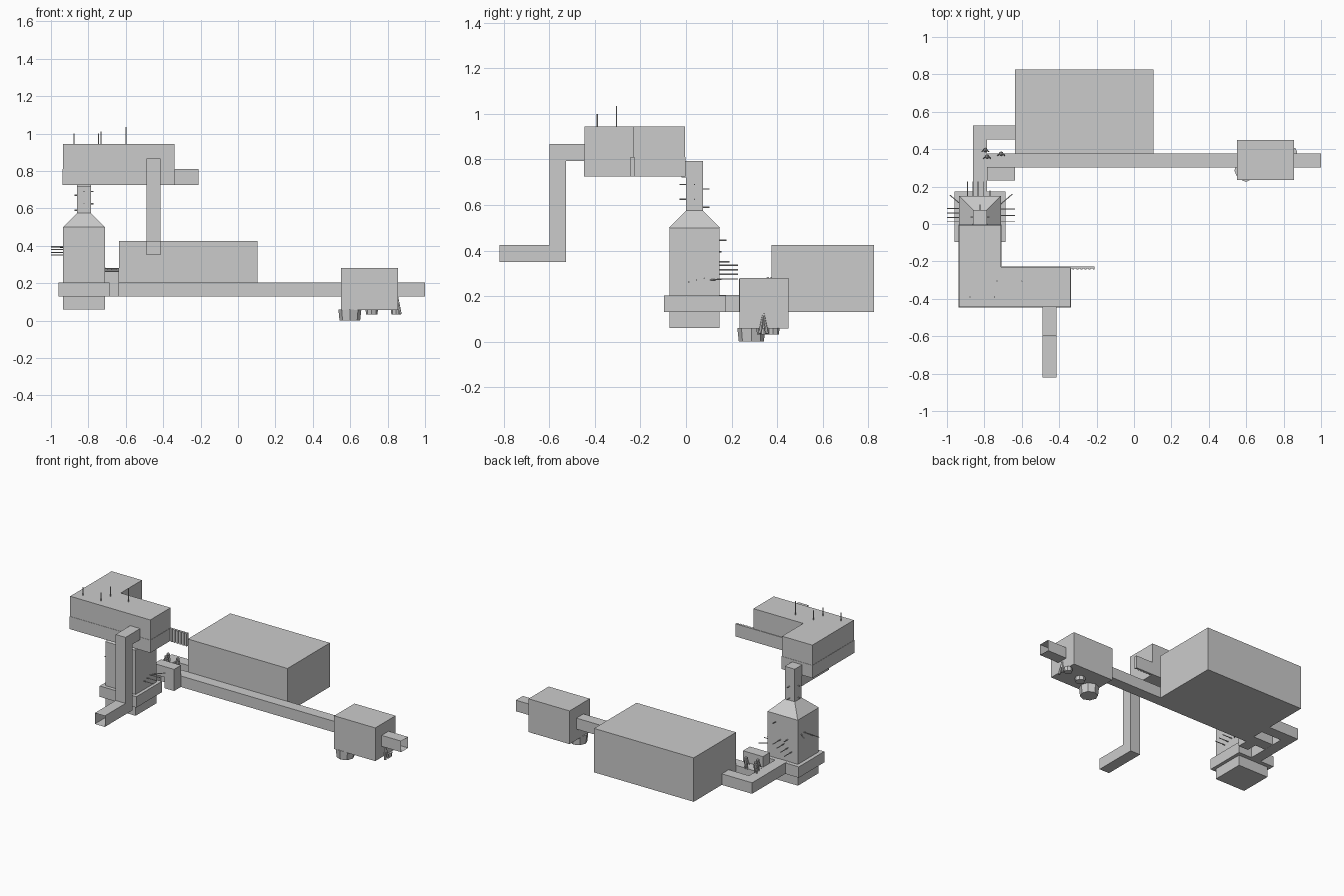
import bpy, bmesh, math
from mathutils import Vector

if "Cube" in bpy.data.objects:
    bpy.data.objects.remove(bpy.data.objects["Cube"])


def finish(name, bm):
    bmesh.ops.recalc_face_normals(bm, faces=bm.faces)
    mesh = bpy.data.meshes.new(name)
    bm.to_mesh(mesh)
    bm.free()
    ob = bpy.data.objects.new(name, mesh)
    bpy.context.collection.objects.link(ob)
    return ob


def prism(name, outline, z0, z1):
    bm = bmesh.new()
    low = [bm.verts.new((x, y, z0)) for x, y in outline]
    top = [bm.verts.new((x, y, z1)) for x, y in outline]
    bm.faces.new(low)
    bm.faces.new(top)
    n = len(outline)
    for i in range(n):
        j = (i + 1) % n
        bm.faces.new((low[i], low[j], top[j], top[i]))
    return finish(name, bm)


def box(name, x0, x1, y0, y1, z0, z1):
    return prism(name, [(x0, y0), (x1, y0), (x1, y1), (x0, y1)], z0, z1)


def duct(name, path, h=0.037):
    """Open-ended square tube with mitred corners."""
    pts = [Vector(p) for p in path]
    dirs = [(b - a).normalized() for a, b in zip(pts, pts[1:])]
    up = Vector((0, 0, 1)) if abs(dirs[0].z) < 0.5 else Vector((1, 0, 0))
    side = dirs[0].cross(up)
    ring = [pts[0] + side * a * h + up * b * h
            for a, b in ((-1, -1), (1, -1), (1, 1), (-1, 1))]
    bm = bmesh.new()
    prev = [bm.verts.new(p) for p in ring]
    for i, d in enumerate(dirs):
        normal = d + (dirs[i + 1] if i + 1 < len(dirs) else d)
        ring = [p + d * ((pts[i + 1] - p).dot(normal) / d.dot(normal)) for p in ring]
        cur = [bm.verts.new(p) for p in ring]
        for k in range(4):
            m = (k + 1) % 4
            bm.faces.new((prev[k], prev[m], cur[m], cur[k]))
        prev = cur
    return finish(name, bm)


def rod(name, a, b, r=0.003, r2=None, sides=6):
    a, b = Vector(a), Vector(b)
    bm = bmesh.new()
    bmesh.ops.create_cone(bm, cap_ends=True, segments=sides, radius1=r,
                          radius2=r if r2 is None else r2, depth=(b - a).length)
    rot = (b - a).to_track_quat('Z', 'Y').to_matrix()
    bmesh.ops.rotate(bm, verts=bm.verts, matrix=rot)
    bmesh.ops.translate(bm, verts=bm.verts, vec=(a + b) / 2)
    return finish(name, bm)


# Rooms
box("large_hall", -0.635, 0.105, 0.375, 0.825, 0.13, 0.425)
box("end_room", 0.55, 0.855, 0.235, 0.45, 0.057, 0.28)


def corner_outline(g):
    return [(-0.935 - g, -0.445 - g), (-0.34 + g, -0.445 - g), (-0.34 + g, -0.23 + g),
            (-0.71 + g, -0.23 + g), (-0.71 + g, -0.005 + g), (-0.935 - g, -0.005 + g)]


prism("upper_room_base", corner_outline(0.002), 0.725, 0.81)
prism("upper_room", corner_outline(0), 0.81, 0.945)

# Tower with tapered roof
TX, TY = -0.823, 0.038
box("tower", -0.935, -0.71, -0.072, 0.148, 0.06, 0.50)
bm = bmesh.new()
rings = [[bm.verts.new((TX + s * h, TY + t * h, z))
          for s, t in ((-1, -1), (1, -1), (1, 1), (-1, 1))]
         for h, z in ((0.112, 0.50), (0.037, 0.575))]
for k in range(4):
    m = (k + 1) % 4
    bm.faces.new((rings[0][k], rings[0][m], rings[1][m], rings[1][k]))
finish("tower_taper", bm)
box("tower_gallery", -0.96, -0.688, -0.096, 0.175, 0.13, 0.203)

# Square passages
duct("tower_neck", [(TX, TY, 0.575), (TX, TY, 0.757), (TX, -0.02, 0.757)])
duct("long_passage", [(1.0, 0.34, 0.167), (-0.785, 0.34, 0.167)])
duct("back_loop_passage", [(-0.63, 0.49, 0.167), (TX, 0.49, 0.167), (TX, 0.1, 0.167)])
duct("drop_passage", [(-0.452, -0.44, 0.83), (-0.452, -0.563, 0.83),
                      (-0.452, -0.563, 0.387), (-0.452, -0.82, 0.387)])
box("junction_block", -0.71, -0.637, 0.232, 0.305, 0.13, 0.275)
box("junction_arm", -0.785, -0.71, 0.232, 0.305, 0.203, 0.275)

# Slatted fence along the upper room
box("fence_panel", -0.71, -0.21, -0.238, -0.226, 0.725, 0.81)
for i in range(6):
    x = -0.33 + i * 0.022
    box(f"fence_slat_{i}", x, x + 0.01, -0.244, -0.238, 0.725, 0.81)

# Roof poles
for i, (x, y, z) in enumerate([(-0.877, -0.39, 1.0), (-0.745, -0.39, 1.0),
                               (-0.732, -0.305, 1.01), (-0.6, -0.305, 1.035)]):
    rod(f"roof_pole_{i}", (x, y, 0.945), (x, y, z))

# Spikes on three sides of the tower, plus slanted corner spikes
for i in range(4):
    y = 0.012 + i * 0.024
    rod(f"left_spike_{i}", (-0.93, y, 0.35 + i * 0.015), (-1.0, y, 0.35 + i * 0.015))
    x = -0.89 + i * 0.028
    rod(f"back_spike_{i}", (x, 0.14, 0.275 + i * 0.02), (x, 0.228, 0.275 + i * 0.02))
for i in range(3):
    y = 0.012 + i * 0.034
    rod(f"right_spike_{i}", (-0.715, y, 0.262 + i * 0.008), (-0.637, y, 0.262 + i * 0.008))
rod("slanted_spike_left", (-0.92, 0.10, 0.39), (-0.985, 0.155, 0.395))
rod("slanted_spike_right", (-0.72, 0.10, 0.27), (-0.65, 0.16, 0.275))
rod("back_spike_high", (-0.77, 0.14, 0.445), (-0.77, 0.178, 0.445))
rod("back_spike_mid", (-0.86, 0.14, 0.35), (-0.86, 0.19, 0.35))

# Neck pegs
for i, (s, z) in enumerate([(1, 0.59), (-1, 0.625), (1, 0.67), (-1, 0.69)]):
    rod(f"neck_peg_y_{i}", (TX, TY + s * 0.03, z), (TX, TY + s * 0.066, z))
    rod(f"neck_peg_x_{i}", (TX - s * 0.03, TY, z), (TX - s * 0.05, TY, z))

# Feet hanging under the end room
for i, (x, y, z, r) in enumerate([(0.598, 0.287, 0.0, 0.055), (0.715, 0.342, 0.032, 0.03),
                                  (0.845, 0.383, 0.032, 0.025)]):
    rod(f"hanging_foot_{i}", (x, y, z), (x, y, 0.06), r, r * 1.12, 8)
for i, y in enumerate((0.325, 0.355)):
    rod(f"slanted_stay_{i}", (0.867, y, 0.035), (0.853, 0.34, 0.125), 0.008, 0.004)

# Small figures on the junction
for i, (x, y) in enumerate([(-0.795, 0.395), (-0.785, 0.36), (-0.71, 0.375)]):
    for s in (-1, 1):
        rod(f"figure_leg_{i}_{s}", (x + s * 0.008, y, 0.2), (x + s * 0.005, y, 0.232), 0.006)
        rod(f"figure_arm_{i}_{s}", (x + s * 0.018, y - 0.008, 0.23), (x + s * 0.01, y, 0.258), 0.004)
    rod(f"figure_body_{i}", (x, y, 0.23), (x, y, 0.262), 0.01, 0.013, 8)
    bm = bmesh.new()
    bmesh.ops.create_icosphere(bm, subdivisions=1, radius=0.012)
    bmesh.ops.translate(bm, verts=bm.verts, vec=(x, y, 0.272))
    finish(f"figure_head_{i}", bm)
